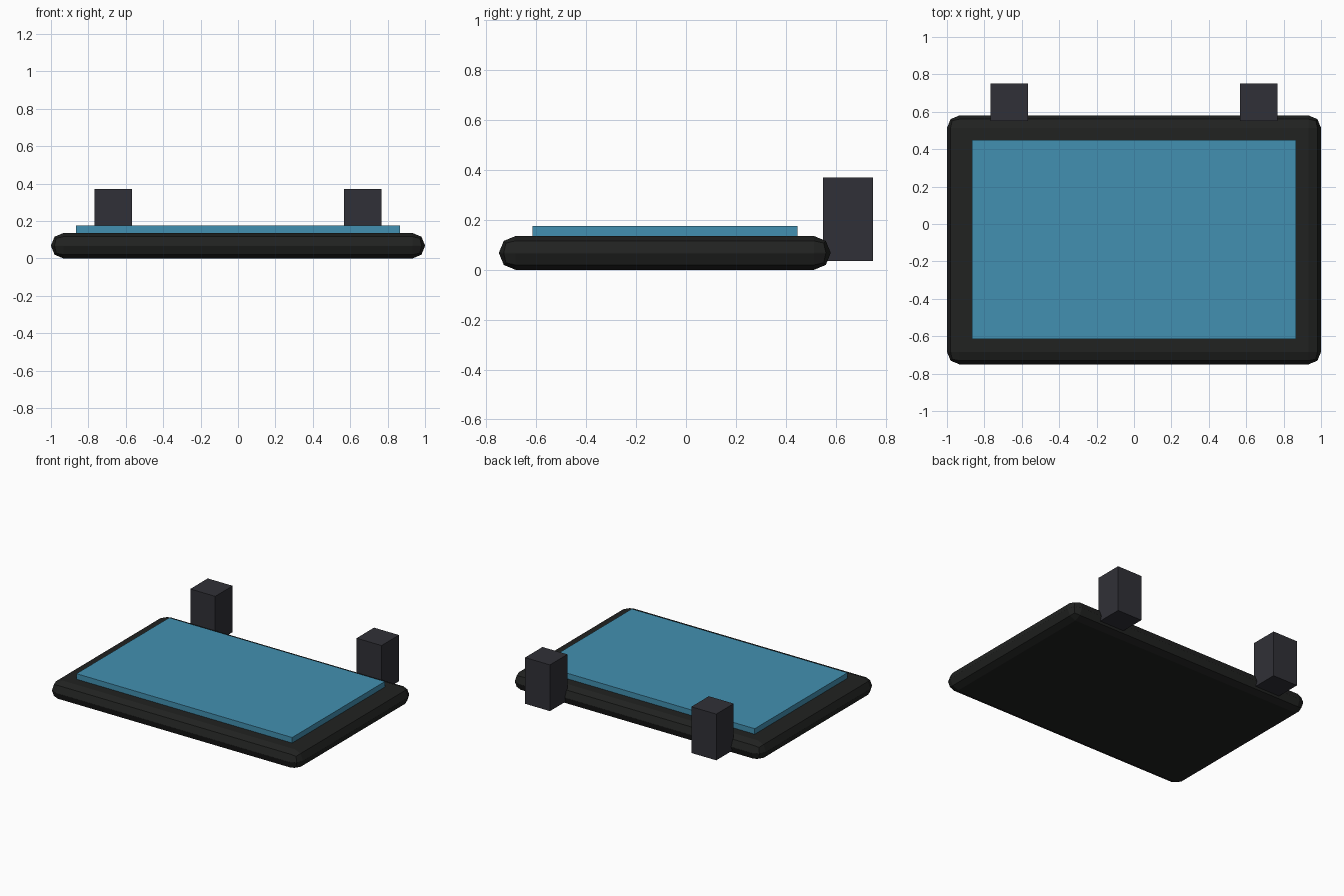
import bpy, bmesh
from mathutils import Vector

if "Cube" in bpy.data.objects:
    bpy.data.objects.remove(bpy.data.objects["Cube"])


def material(name, rgb):
    mat = bpy.data.materials.new(name)
    mat.diffuse_color = (*rgb, 1)
    mat.use_nodes = True
    mat.node_tree.nodes["Principled BSDF"].inputs["Base Color"].default_value = mat.diffuse_color
    return mat


def box(name, lo, hi, mat, bevel=0):
    lo, hi = Vector(lo), Vector(hi)
    bm = bmesh.new()
    bmesh.ops.create_cube(bm, size=1)
    bmesh.ops.scale(bm, vec=hi - lo, verts=bm.verts)
    if bevel:
        bmesh.ops.bevel(bm, geom=bm.edges[:], offset=bevel, segments=2,
                        profile=0.5, affect='EDGES')
    mesh = bpy.data.meshes.new(name)
    bm.to_mesh(mesh)
    bm.free()
    mesh.materials.append(mat)
    obj = bpy.data.objects.new(name, mesh)
    obj.location = (lo + hi) / 2
    bpy.context.collection.objects.link(obj)
    return obj


black = material("frame_black", (0.015, 0.016, 0.015))
blue = material("panel_blue", (0.055, 0.28, 0.44))
grey = material("hinge_grey", (0.03, 0.03, 0.038))

# Rounded frame slab
box("frame", (-1, -0.75, 0), (1, 0.58, 0.135), black, 0.066)

# Raised screen panel
box("screen_panel", (-0.865, -0.615, 0.1), (0.865, 0.448, 0.175), blue)

# Hinge blocks on the back edge
for side, x in (("left", -0.668), ("right", 0.666)):
    box(f"hinge_{side}", (x - 0.1, 0.55, 0.035), (x + 0.1, 0.75, 0.37), grey)
